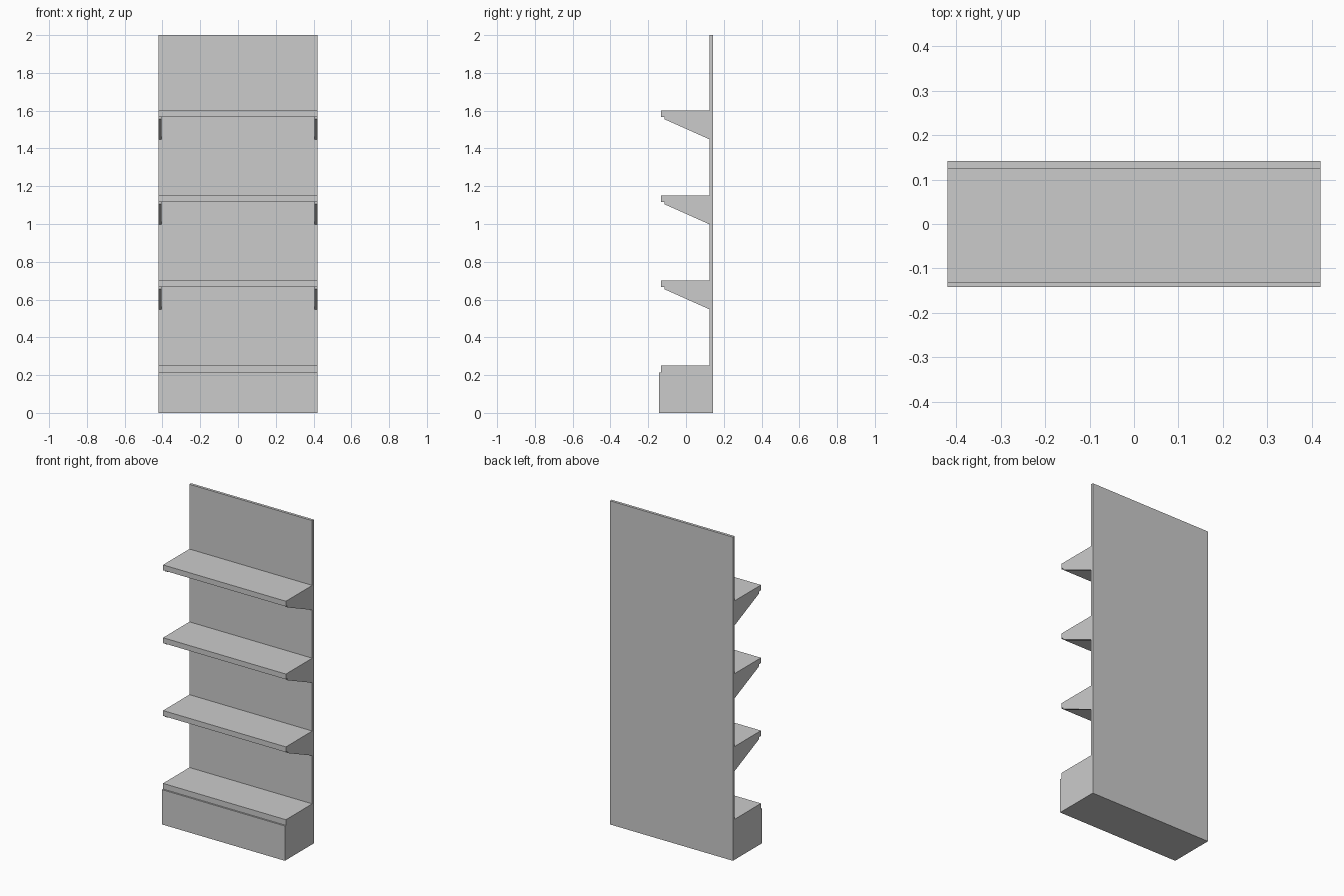
import bpy

if "Cube" in bpy.data.objects:
    bpy.data.objects.remove(bpy.data.objects["Cube"])

HALF_W = 0.42
BACK_Y = 0.125      # front face of the back panel
SHELF_Y = -0.132    # front edge of the shelves
DEPTH = 0.142


def prism(name, profile, x0, x1):
    """Extrude a (y, z) profile along x."""
    n = len(profile)
    verts = [(x, y, z) for x in (x0, x1) for y, z in profile]
    faces = [tuple(range(n))[::-1], tuple(range(n, 2 * n))]
    faces += [(i, (i + 1) % n, n + (i + 1) % n, n + i) for i in range(n)]
    mesh = bpy.data.meshes.new(name)
    mesh.from_pydata(verts, [], faces)
    # consistent outward normals
    import bmesh
    bm = bmesh.new()
    bm.from_mesh(mesh)
    bmesh.ops.recalc_face_normals(bm, faces=bm.faces)
    bm.to_mesh(mesh)
    bm.free()
    obj = bpy.data.objects.new(name, mesh)
    bpy.context.collection.objects.link(obj)
    return obj


def board(name, y0, y1, z0, z1):
    return prism(name, [(y0, z0), (y1, z0), (y1, z1), (y0, z1)], -HALF_W, HALF_W)


# Back panel and plinth
board("back_panel", BACK_Y, DEPTH, 0.0, 2.0)
board("base_plinth", -DEPTH, BACK_Y, 0.0, 0.215)
board("base_shelf", SHELF_Y, BACK_Y, 0.215, 0.25)

# Upper shelves with a tapered bracket under each end
for i, top in enumerate((0.70, 1.15, 1.60), 1):
    under = top - 0.033
    board(f"shelf_{i}", SHELF_Y, BACK_Y, under, top)
    profile = [(-0.115, under), (-0.115, top - 0.045),
               (BACK_Y, top - 0.152), (BACK_Y, under)]
    bracket = prism(f"shelf_bracket_{i}", profile, HALF_W - 0.014, HALF_W)
    bracket.modifiers.new("both_ends", 'MIRROR').use_mirror_merge = False
